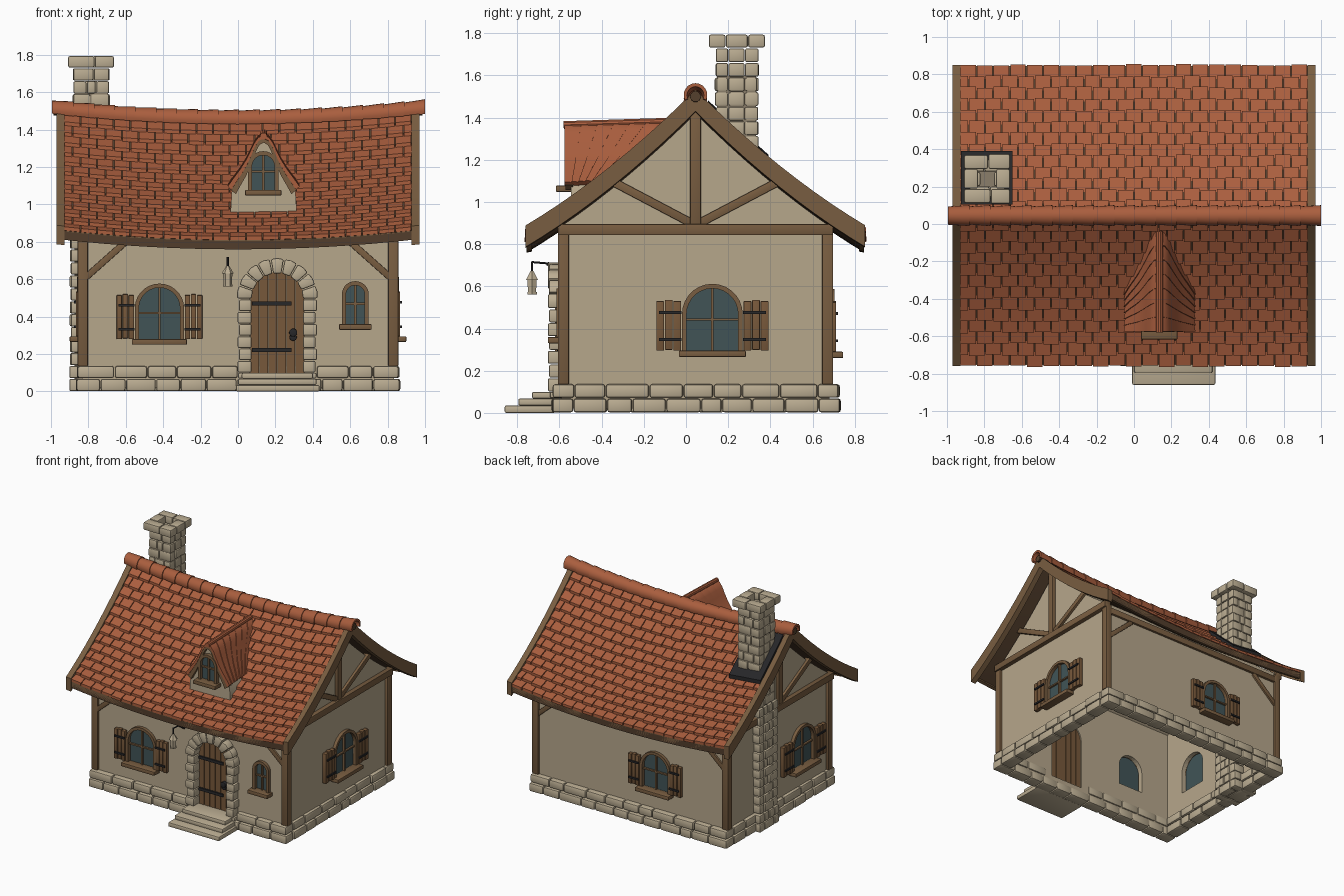
import bpy, bmesh, math, random
from mathutils import Matrix, Vector

if "Cube" in bpy.data.objects:
    bpy.data.objects.remove(bpy.data.objects["Cube"])
random.seed(4)
PI = math.pi

def material(name, r, g, b):
    m = bpy.data.materials.new(name)
    m.diffuse_color = (r, g, b, 1)
    m.use_nodes = True
    m.node_tree.nodes["Principled BSDF"].inputs["Base Color"].default_value = m.diffuse_color
    return m
PLASTER = material("plaster", .47, .385, .26)
STONE = material("stone", .50, .42, .29)
MORTAR = material("mortar", .26, .21, .145)
TIMBER = material("timber", .19, .11, .052)
DOORWOOD = material("plank_wood", .185, .098, .043)
TILE = material("terracotta", .40, .112, .048)
DECK = material("dark_wood", .085, .048, .025)
GLASS = material("glass", .052, .088, .094)
IRON = material("iron", .02, .02, .022)

# ---- helpers: a geom is (verts, faces)
def loft(secs):
    n = len(secs[0])
    v = [p for s in secs for p in s]
    f = [(k*n+i, k*n+(i+1) % n, (k+1)*n+(i+1) % n, (k+1)*n+i) for k in range(len(secs)-1) for i in range(n)]
    return v, f + [tuple(range(n)), tuple(range(len(v)-n, len(v)))]
def prism(pts, y0, y1):
    return loft([[(x, y, z) for x, z in pts] for y in (y0, y1)])
def box(x0, x1, y0, y1, z0, z1):
    return prism([(x0, z0), (x1, z0), (x1, z1), (x0, z1)], y0, y1)
def rod(p, q, r, n=10, r2=None):
    p, q = Vector(p), Vector(q)
    rot = (q-p).to_track_quat('Z', 'Y')
    return loft([[c + rot @ Vector((rr*math.cos(2*PI*i/n), rr*math.sin(2*PI*i/n), 0)) for i in range(n)]
                 for c, rr in ((p, r), (q, r if r2 is None else r2))])
def strut(a, b, w, y0, y1):  # flat beam in the xz plane
    d = (Vector(b)-Vector(a)).normalized() * w/2
    n = Vector((-d.y, d.x))
    return prism([Vector(a)+n, Vector(b)+n, Vector(b)-n, Vector(a)-n], y0, y1)
def arch(w, z0, z1, cx=0, n=14):
    return [(cx-w, z0)] + [(cx-w*math.cos(PI*i/n), z1-w+w*math.sin(PI*i/n)) for i in range(n+1)] + [(cx+w, z0)]
def xform(g, M):
    return [M @ Vector(p) for p in g[0]], g[1]
FLIP = Matrix.Scale(-1, 4, (1, 0, 0))
def both(geoms):
    return geoms + [xform(g, FLIP) for g in geoms]
def make(name, geoms, mat, M=Matrix(), bevel=0):
    bm = bmesh.new()
    for g in geoms:
        vs = [bm.verts.new(M @ Vector(p)) for p in g[0]]
        for f in g[1]:
            bm.faces.new([vs[i] for i in f])
    if bevel:
        bmesh.ops.bevel(bm, geom=bm.edges[:], offset=bevel, segments=2, profile=.5, affect='EDGES')
    bmesh.ops.recalc_face_normals(bm, faces=bm.faces[:])
    me = bpy.data.meshes.new(name)
    bm.to_mesh(me)
    bm.free()
    me.materials.append(mat)
    ob = bpy.data.objects.new(name, me)
    bpy.context.collection.objects.link(ob)
    return ob

# ---- stone courses
def split(a, b, step):
    n = max(1, round((b-a)/step))
    c = [a] + [a+(b-a)*(i+random.uniform(-.2, .2))/n for i in range(1, n)] + [b]
    return list(zip(c, c[1:]))
def ring_course(x0, x1, y0, y1, z0, z1, w, step, front=None):
    g, j = [], lambda: random.uniform(-.004, .005)
    e = .002
    for spans, ya, yb in ((front or [(x0, x1)], y0, y0+w), ([(x0, x1)], y1-w, y1)):
        for s in spans:
            for a, b in split(*s, step):
                g.append(box(a+e, b-e, ya+(j() if ya == y0 else 0), yb+(j() if yb == y1 else 0), z0+e, z1-e))
    for xa, xb in ((x0, x0+w), (x1-w, x1)):
        for a, b in split(y0+w, y1-w, step):
            g.append(box(xa+(j() if xa == x0 else 0), xb+(j() if xb == x1 else 0), a+e, b-e, z0+e, z1-e))
    return g
make("stone_footing", ring_course(-.865, .865, -.635, .73, 0, .07, .1, .15)
     + ring_course(-.86, .86, -.63, .725, .07, .138, .1, .16, [(-.86, 0), (.42, .86)]), STONE, bevel=.012)

chim, z, k = [], 0, 0
while z < 1.72:
    o = .022 if z < .13 else .014 if z < .9 else 0
    s = .07 if k % 2 else .11
    chim += ring_course(-.882-o, -.688, .14-o, .34+o, z, z+.0692, .06, s)
    z, k = z+.0692, k+1
chim += ring_course(-.91, -.662, .112, .37, 1.73, 1.795, .075, .13)
make("chimney_stones", chim, STONE, bevel=.009)
make("chimney_core", [box(-.875, -.695, .147, .333, .01, 1.6)], MORTAR)

# ---- roof surface: sags along x, flares towards the eaves
CY = .045
def roof(x, d, off=0, side=-1):
    return (x, CY+side*d, 1.52-d+.25*d*d-.055*(1-(x/.97)**2)+off)
def patch(x0, x1, d0, d1, o0, o1, th, side):
    return loft([[roof(x0, d, o, side), roof(x1, d, o, side), roof(x1, d, o-th, side), roof(x0, d, o-th, side)]
                 for d, o in ((d0, o0), (d1, o1))])
DS = [.8*i/10 for i in range(11)]
XS = [-.955+1.91*i/16 for i in range(17)]
def across(x, off, inset=0):
    return [roof(x, d*(1-inset), off) for d in DS[::-1]] + [roof(x, d*(1-inset), off, 1) for d in DS[1:]]
make("roof_deck", [loft([across(x, -.02) + across(x, -.065)[::-1] for x in XS])], DECK)
tiles, rows, tw = [], 13, .0885
for side in (-1, 1):
    for r in range(rows):
        d0, d1 = .02+.785*r/rows, .02+.785*(r+1)/rows
        x = -.93 - (tw/2 if r % 2 else 0)
        while x < .92:
            j = random.uniform(-.004, .006)
            tiles.append(patch(max(x, -.93)+.003, min(x+tw, .93)-.003, d0-.015, d1+j, -.016, .008+j/2, .02, side))
            x += tw
make("roof_tiles", tiles, TILE)
barge, fascia = [], []
for side in (-1, 1):
    barge.append(loft([[roof(.928, d*1.006, .012, side), roof(.97, d*1.006, .012, side),
                        roof(.97, d*1.006, -.09, side), roof(.928, d*1.006, -.09, side)] for d in DS]))
    fascia.append(loft([[roof(x, .775, -.03, side), roof(x, .80, -.016, side), roof(x, .80, -.065, side),
                         roof(x, .775, -.075, side)] for x in XS]))
make("barge_boards", both(barge), TIMBER)
make("eave_fascia", fascia, TIMBER)
caps, n = [], 18
for i in range(n):
    secs = []
    for x, r in ((-.995+1.99*i/n, .049), (-.995+1.99*(i+1)/n+.006, .056)):
        zc = 1.507-.055*(1-x*x)
        arc = [math.radians(-25+230*k/12) for k in range(13)]
        secs.append([(x, CY+r*math.cos(a), zc+r*math.sin(a)) for a in arc]
                    + [(x, CY+(r-.016)*math.cos(a), zc+(r-.016)*math.sin(a)) for a in arc[::-1]])
    caps.append(loft(secs))
make("ridge_tiles", caps, TILE)
make("ridge_pole", both([rod((.8, CY, 1.49), (.985, CY, 1.50), .026)]), DECK)
make("chimney_flashing", [patch(-.925, -.65, .06, .345, .025, .025, .03, 1)], IRON)

# ---- windows, built facing -y on the wall plane then turned into place
cuts = []
def window(name, M, w, z0, top, sw=0):
    t = .022
    inner, outer = arch(w, z0, top-t), arch(w+t, z0, top)
    cuts.append(xform(prism(inner, -.05, .1), M))
    make(name+"_frame", [loft([[(a[0], -.025, a[1]), (b[0], -.025, b[1]), (b[0], .02, b[1]), (a[0], .02, a[1])]
                               for a, b in zip(outer, inner)]),
                         box(-.006, .006, -.012, .01, z0, top-t), box(-w, w, -.012, .01, z0+.45*(top-z0), z0+.45*(top-z0)+.011)], TIMBER, M)
    make(name+"_glass", [prism(inner, .003, .012)], GLASS, M)
    make(name+"_sill", [box(-w-t-.015, w+t+.015, -.065, .01, z0-.03, z0)], TIMBER, M, .005)
    if sw:
        h, x0 = .235, w+t+.002
        make(name+"_shutters", both([box(x0+sw*i/3+.002, x0+sw*(i+1)/3-.002, -.032, 0, z0+.004*(i % 2), z0+h+.005*(i % 2))
                                     for i in range(3)]), DOORWOOD, M, .003)
        make(name+"_hinges", both([box(x0, x0+sw*.88, -.041, -.03, z0+a, z0+a+.014) for a in (.045, .175)]), IRON, M)
def turn(x, y, deg):
    return Matrix.Translation((x, y, 0)) @ Matrix.Rotation(math.radians(deg), 4, 'Z')
WX, Y0, Y1 = .835, -.59, .68
window("front_window", turn(-.42, Y0, 0), .11, .28, .577, .097)
window("small_window", turn(.627, Y0, 0), .05, .36, .59)
window("right_window", turn(WX, .125, 90), .122, .295, .612, .122)
window("left_window", turn(-WX, -.25, -90), .122, .295, .612, .122)
window("back_window", turn(-.22, Y1, 180), .11, .29, .587, .097)

# ---- plaster walls: gabled shell with openings cut through
def house(x, ins, zb):
    pts = [(Y0+ins, zb)] + [(y, z) for _, y, z in across(x, 0) if Y0+ins < y < Y1-ins] + [(Y1-ins, zb)]
    a, b = roof(.97, CY-Y0-ins)[2], roof(.97, Y1-ins-CY)[2]
    tops = [pts[0], (Y0+ins, a-.1-ins)]
    tops += [(CY+s*d, roof(.97, d)[2]-.1-ins) for s, dd in ((-1, DS[7:0:-1]), (1, DS[:8])) for d in dd if d < .6]
    return [(x, y, z) for y, z in tops + [(Y1-ins, b-.1-ins), pts[-1]]]
walls = make("plaster_walls", [loft([house(-WX, 0, .02), house(WX, 0, .02)])], PLASTER)
cuts.append(prism(arch(.145, .1, .64, .21), Y0-.05, Y0+.1))
hollow = make("hollow_cutter", [loft([house(-WX+.05, .05, -.1), house(WX-.05, .05, -.1)])], PLASTER)
openings = make("opening_cutter", cuts, PLASTER)
for c in (hollow, openings):
    m = walls.modifiers.new(c.name, 'BOOLEAN')
    m.operation, m.solver, m.object = 'DIFFERENCE', 'EXACT', c
    c.hide_render = True
    c.hide_set(True)

# ---- timber frame
posts = both([box(.803, .857, a, b, .135, .87) for a, b in ((-.608, -.555), (.645, .698))])
posts += [box(-.857, .857, a, b, .8, .85) for a, b in ((-.608, -.575), (.665, .698))]
posts += both([strut((.825, .60), (.60, .80), .035, a, b) for a, b in ((-.605, -.58), (.67, .695))])
make("posts_and_braces", posts, TIMBER, bevel=.004)
G = turn(WX, CY, 90)
gable = [box(-.652, .652, -.035, .02, .843, .895), box(-.026, .026, -.027, .02, .89, 1.45)]
gable += both([strut((.02, .90), (.40, 1.10), .04, -.02, .02)])
make("right_gable_timbers", gable, TIMBER, G, .004)
make("left_gable_timbers", gable, TIMBER, FLIP @ G, .004)

# ---- door with stone surround, steps and ironwork
DX = .21
def door_top(x):
    return .495+math.sqrt(max(0, .145**2-(x-DX)**2))
planks = []
for i in range(6):
    a, b = DX-.144+.048*i+.0015, DX-.144+.048*(i+1)-.0015
    planks.append(prism([(a, .1), (b, .1)] + [(b+(a-b)*k/4, door_top(b+(a-b)*k/4)) for k in range(5)], -.585, -.55))
make("door_planks", planks, DOORWOOD)
make("door_hinges", [box(.075, .285, -.597, -.584, zz, zz+.022) for zz in (.21, .46)], IRON)
make("door_knob", [rod((.295, -.58, .315), (.295, -.612, .315), .022, 12), rod((.295, -.592, .29), (.295, -.602, .29), .02, 12)], IRON, bevel=.003)
jambs = []
for s in (-1, 1):
    for i in range(6):
        w = .212 - (.008 if (i + (s > 0)) % 2 else 0)
        x0, x1 = sorted((DX+s*.138, DX+s*w))
        jambs.append(box(x0, x1, -.655+.006*(i % 2), -.57, .1+.0655*i+.002, .1+.0655*(i+1)-.002))
for i in range(9):
    a, b = PI*i/9+.015, PI*(i+1)/9-.015
    jambs.append(prism([(DX+r*math.cos(t), .495+r*math.sin(t)) for r, t in
                        ((.138, a), (.215, a), (.219, (a+b)/2), (.215, b), (.138, b))], -.655+.005*(i % 2), -.57))
jambs += [box(0, .07, -.645, -.56, .07, .1), box(.35, .42, -.645, -.56, .07, .1)]
make("door_surround", jambs, STONE, bevel=.008)
make("door_steps", [box(-.01, .435, -.86, -.62, 0, .035), box(.0, .42, -.795, -.62, .035, .068),
                    box(.02, .40, -.73, -.55, .068, .1)], STONE, bevel=.008)

# ---- dormer: bell-shaped roof whose courses fan out to meet the main roof
BX = .137
half = [(.185, 1.09), (.158, 1.13), (.122, 1.18), (.092, 1.23), (.07, 1.275), (.05, 1.32), (.028, 1.352)]
bell = [(-x, z) for x, z in half] + [(0, 1.365)] + half[::-1]
half = [(x, z) for x, z in half]
bell[8:] = half[::-1]
def meet(z):
    return CY-2*(1-math.sqrt(max(0, 1-(1.465-z))))
def bell_ring(t, grow):
    out = []
    for k, dz in ((grow, 0), (grow*.9, -.018)):
        row = [(BX+x*k, -.575+t*(meet(z)+.03+.575), z+dz+(grow-1)*.15+.015*t) for x, z in bell]
        out += row if dz == 0 else row[::-1]
    return out
make("dormer_tiles", [loft([bell_ring(i/7, 1.04), bell_ring((i+1)/7+.01, 1.0)]) for i in range(7)], TILE)
make("dormer_ridge", [rod((BX, -.58, 1.365), (BX, -.04, 1.382), .019)], TILE)
trim_a, trim_b = [(BX+x*.97, z-.01) for x, z in bell], [(BX+x*.80, z-.034) for x, z in bell]
make("dormer_trim", [loft([[(a[0], -.572, a[1]), (b[0], -.572, b[1]), (b[0], -.535, b[1]), (a[0], -.535, a[1])]
                           for a, b in zip(trim_a, trim_b)])], TIMBER)
wall = [(-.178, .945)] + [(x*.92, z-.02) for x, z in bell] + [(.178, .945)]
make("dormer_walls", [loft([[(BX+x, -.545, z) for x, z in wall],
                            [(BX+x, max(-.53, meet(z)+.02), z) for x, z in wall]])], PLASTER)
window("dormer_window", turn(BX-.002, -.552, 0), .06, 1.078, 1.285)

# ---- hanging lantern
LX, LY = -.055, -.73
make("lantern_bracket", [rod((LX, -.58, .70), (LX, -.655, .708), .007), rod((LX, -.65, .708), (LX, LY, .715), .005),
                         rod((LX, LY, .718), (LX, LY, .665), .006), rod((LX, -.59, .66), (LX, -.66, .705), .005)], IRON)
make("lantern_body", [rod((LX, LY, .57), (LX, LY, .63), .022, 6, .025), rod((LX, LY, .63), (LX, LY, .672), .033, 6, .008),
                      rod((LX, LY, .562), (LX, LY, .572), .026, 6)], STONE)

# ---- smooth shading with sharp edges kept
bpy.ops.object.select_all(action='SELECT')
bpy.context.view_layer.objects.active = walls
bpy.ops.object.shade_smooth_by_angle(angle=math.radians(32))
